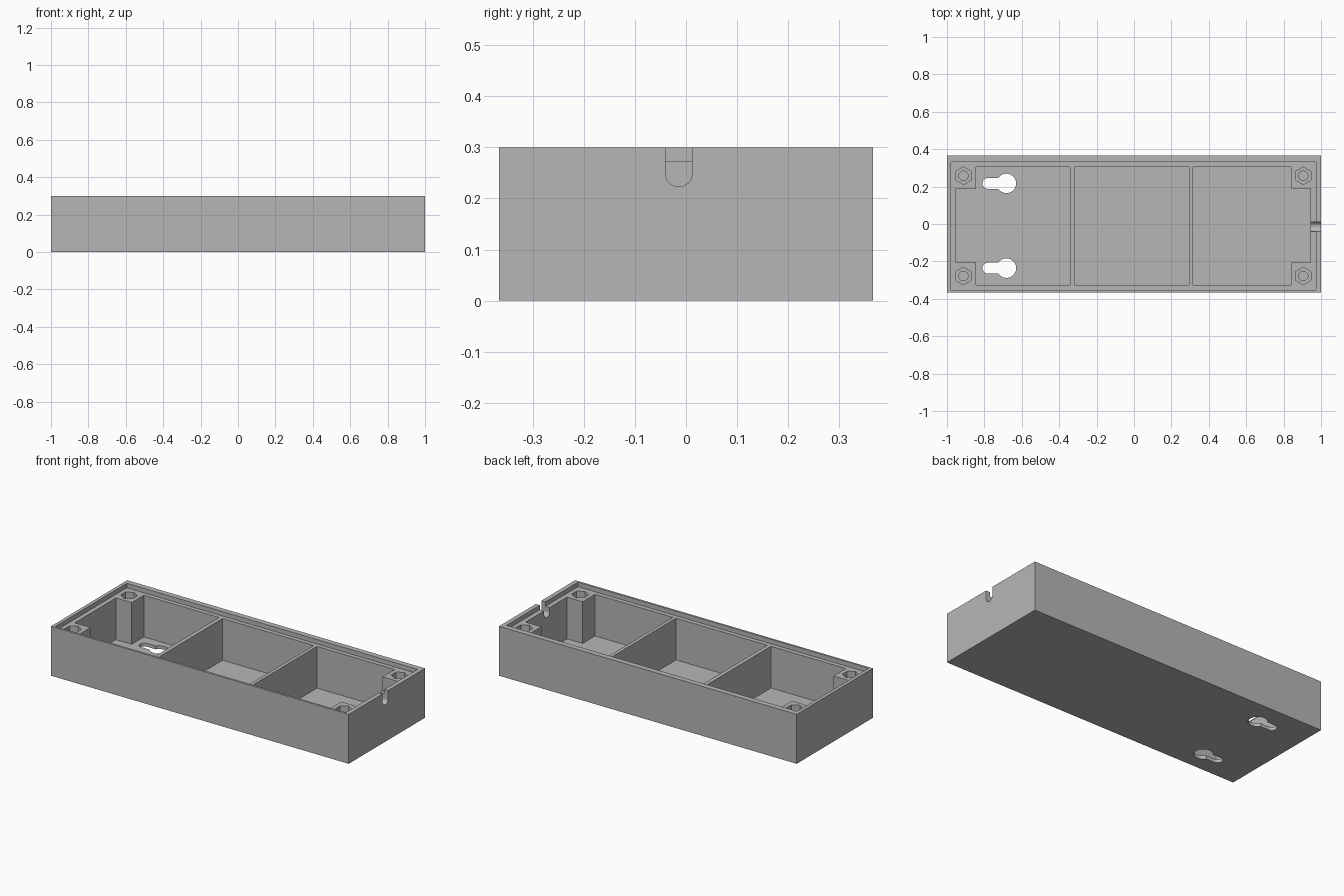
import bpy
import bmesh
from math import cos, sin, pi, radians, asin
from mathutils import Vector

default = bpy.data.objects.get("Cube")
if default:
    bpy.data.objects.remove(default, do_unlink=True)

HALF_Y, HEIGHT, LEDGE, FLOOR = 0.366, 0.30, 0.273, 0.02
ABOVE = HEIGHT + 0.1

grey = bpy.data.materials.new("grey plastic")
grey.use_nodes = True
colour = (0.47, 0.47, 0.47, 1)
grey.diffuse_color = colour
grey.node_tree.nodes["Principled BSDF"].inputs["Base Color"].default_value = colour


def prism(name, points, low, high, along_x=False):
    """Extrude a closed outline along z, or along x with (y, z) points."""
    bm = bmesh.new()
    place = (lambda a, b: (low, a, b)) if along_x else (lambda a, b: (a, b, low))
    face = bm.faces.new([bm.verts.new(place(a, b)) for a, b in points])
    grown = bmesh.ops.extrude_face_region(bm, geom=[face])["geom"]
    step = Vector((high - low, 0, 0)) if along_x else Vector((0, 0, high - low))
    bmesh.ops.translate(bm, vec=step, verts=[v for v in grown if isinstance(v, bmesh.types.BMVert)])
    bmesh.ops.recalc_face_normals(bm, faces=bm.faces)
    mesh = bpy.data.meshes.new(name)
    bm.to_mesh(mesh)
    bm.free()
    mesh.materials.append(grey)
    obj = bpy.data.objects.new(name, mesh)
    bpy.context.collection.objects.link(obj)
    return obj


def rectangle(x0, x1, y0, y1):
    return [(x0, y0), (x1, y0), (x1, y1), (x0, y1)]


def arc(x, y, radius, start, end, steps):
    turns = [start + (end - start) * i / steps for i in range(steps + 1)]
    return [(x + radius * cos(t), y + radius * sin(t)) for t in turns]


def polygon(x, y, radius, sides):
    return arc(x, y, radius, pi / 2, pi / 2 + 2 * pi, sides)[:-1]


def keyhole(x, y, radius, slot_x, slot_radius):
    a = asin(slot_radius / radius)
    return (arc(x, y, radius, a - pi, pi - a, 32)
            + arc(slot_x, y, slot_radius, pi / 2, 3 * pi / 2, 16))


# Outer block
tray = prism("tray", rectangle(-1, 1, -HALF_Y, HALF_Y), 0, HEIGHT)
cutters = []


def cut(name, *args, **kw):
    cutter = prism(name, *args, **kw)
    cutter.hide_render = True
    cutters.append(cutter)
    mod = tray.modifiers.new(name, 'BOOLEAN')
    mod.operation, mod.solver, mod.object = 'DIFFERENCE', 'EXACT', cutter


# Shallow lid recess, leaving a thin rim
cut("lid_recess", rectangle(-0.979, 0.973, -0.353, 0.332), LEDGE, ABOVE)

# Three compartments; the end ones step around the corner posts
Y0, Y1, POST_Y0, POST_Y1 = -0.326, 0.306, -0.207, 0.189
cut("middle_compartment", rectangle(-0.317, 0.295, Y0, Y1), FLOOR, ABOVE)
for name, wall, post, divider in (("right_compartment", -0.952, -0.846, -0.342),
                                  ("left_compartment", 0.944, 0.839, 0.316)):
    outline = [(divider, Y0), (post, Y0), (post, POST_Y0), (wall, POST_Y0),
               (wall, POST_Y1), (post, POST_Y1), (post, Y1), (divider, Y1)]
    cut(name, outline, FLOOR, ABOVE)

# Nut pockets and screw holes in the posts
for x in (-0.912, 0.905):
    for y in (-0.278, 0.258):
        cut("nut_pocket", polygon(x, y, 0.047, 6), 0.21, ABOVE)
        cut("screw_hole", polygon(x, y, 0.025, 24), 0.06, ABOVE)

# Keyhole hangers through the floor
for y in (-0.236, 0.217):
    cut("keyhole", keyhole(-0.682, y, 0.052, -0.781, 0.029), -0.1, 0.1)

# Cable notch in the end wall
NOTCH_Y, NOTCH_R = -0.014, 0.026
notch = arc(NOTCH_Y, 0.249, NOTCH_R, pi, 2 * pi, 20)
notch += [(NOTCH_Y + NOTCH_R, ABOVE), (NOTCH_Y - NOTCH_R, ABOVE)]
cut("cable_notch", notch, 0.93, 1.1, along_x=True)

# Apply the cuts and drop the cutters
bpy.context.view_layer.update()
graph = bpy.context.evaluated_depsgraph_get()
tray.data = bpy.data.meshes.new_from_object(tray.evaluated_get(graph))
tray.modifiers.clear()
for cutter in cutters:
    bpy.data.objects.remove(cutter, do_unlink=True)

bpy.ops.object.select_all(action='DESELECT')
tray.select_set(True)
bpy.context.view_layer.objects.active = tray
bpy.ops.object.shade_smooth_by_angle(angle=radians(30))
